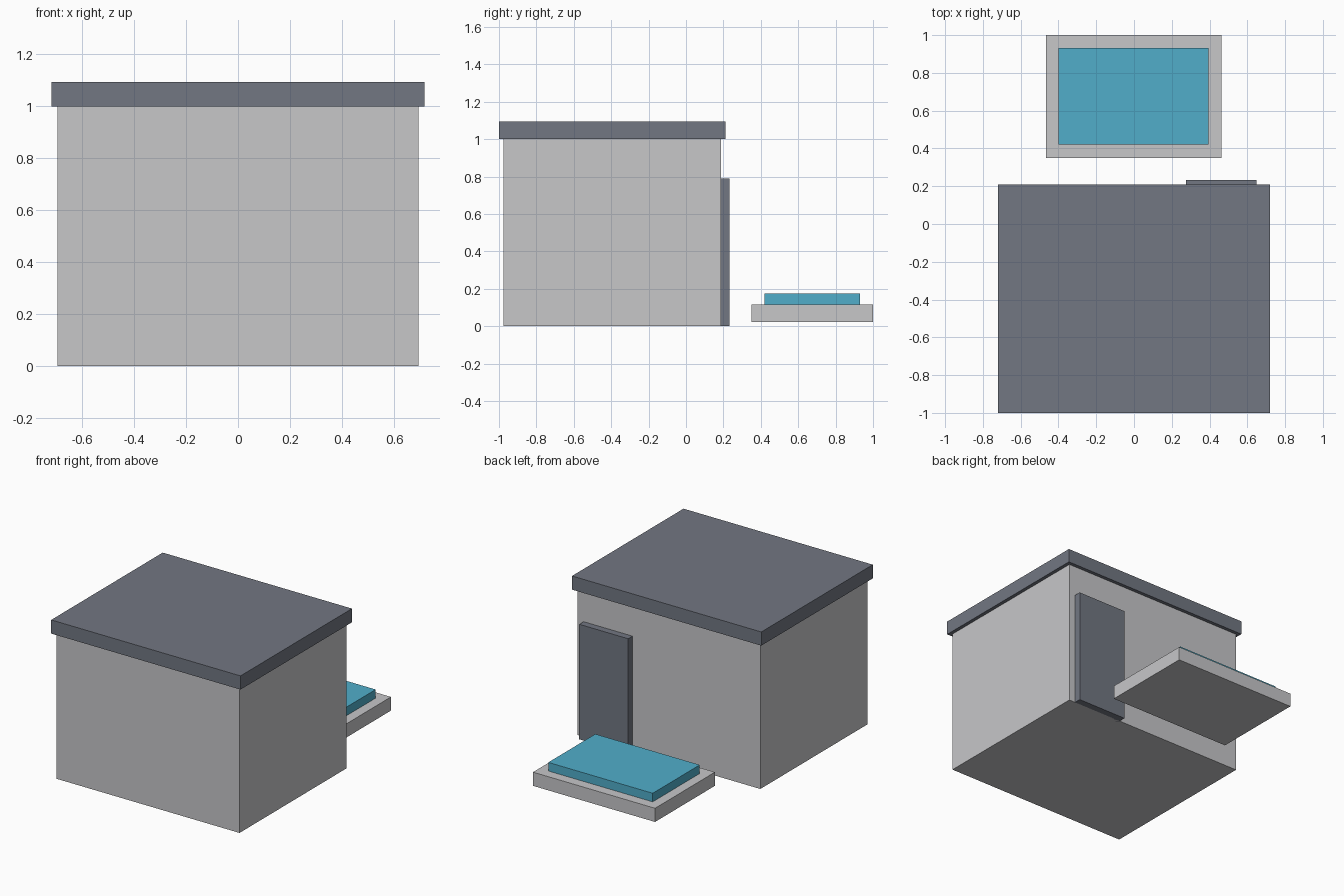
import bpy
import bmesh
from mathutils import Vector

default_cube = bpy.data.objects.get("Cube")
if default_cube:
    bpy.data.objects.remove(default_cube, do_unlink=True)


def make_material(name, rgb):
    mat = bpy.data.materials.new(name)
    mat.use_nodes = True
    color = (*rgb, 1.0)
    mat.diffuse_color = color
    mat.node_tree.nodes["Principled BSDF"].inputs["Base Color"].default_value = color
    return mat


def make_box(name, low, high, mat):
    """Axis-aligned box between two corners."""
    low, high = Vector(low), Vector(high)
    bm = bmesh.new()
    bmesh.ops.create_cube(bm, size=1.0)
    bmesh.ops.scale(bm, vec=high - low, verts=bm.verts)
    mesh = bpy.data.meshes.new(name)
    bm.to_mesh(mesh)
    bm.free()
    mesh.materials.append(mat)
    obj = bpy.data.objects.new(name, mesh)
    obj.location = (low + high) / 2
    bpy.context.collection.objects.link(obj)
    return obj


light_grey = make_material("light grey", (0.571, 0.571, 0.584))
slate_grey = make_material("slate grey", (0.168, 0.184, 0.223))
water_blue = make_material("water blue", (0.082, 0.423, 0.591))

# House: walls, overhanging flat roof and rear door
make_box("walls", (-0.695, -0.976, 0), (0.695, 0.186, 1.0), light_grey)
make_box("roof", (-0.719, -1.0, 1.0), (0.719, 0.21, 1.094), slate_grey)
make_box("door", (0.276, 0.14, 0), (0.648, 0.233, 0.79), slate_grey)

# Raised pool behind the house
make_box("pool_surround", (-0.465, 0.35, 0.023), (0.462, 1.0, 0.117), light_grey)
make_box("pool_water", (-0.399, 0.421, 0.083), (0.394, 0.931, 0.176), water_blue)
